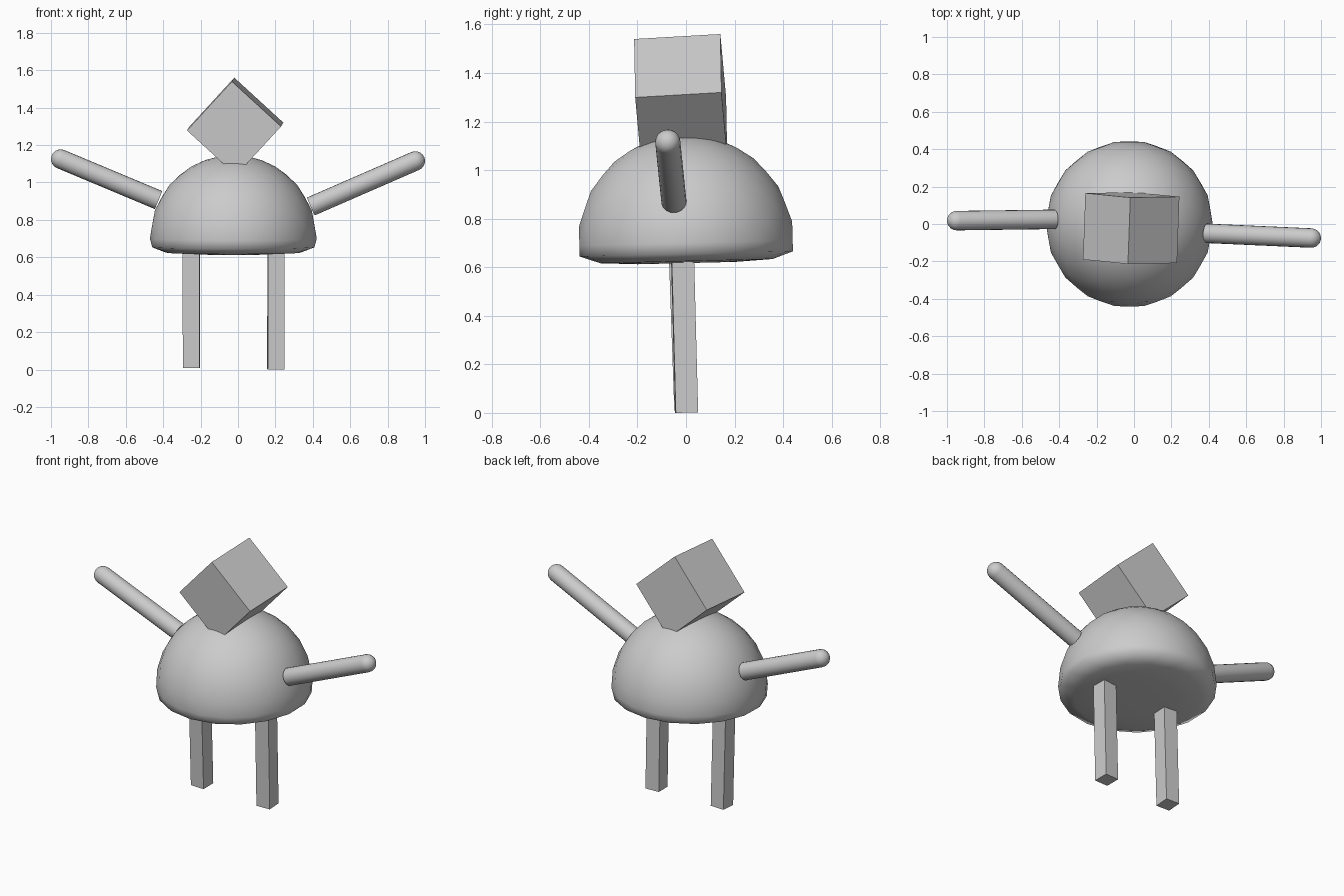
import bpy, bmesh
from math import sin, cos, pi, radians
from mathutils import Vector, Matrix, Euler

if "Cube" in bpy.data.objects:
    bpy.data.objects.remove(bpy.data.objects["Cube"])


def make_object(name, bm, matrix, smooth=None):
    bmesh.ops.recalc_face_normals(bm, faces=bm.faces[:])
    mesh = bpy.data.meshes.new(name)
    bm.to_mesh(mesh)
    bm.free()
    obj = bpy.data.objects.new(name, mesh)
    bpy.context.collection.objects.link(obj)
    obj.matrix_world = matrix
    if smooth is not None:
        bpy.ops.object.select_all(action='DESELECT')
        obj.select_set(True)
        bpy.context.view_layer.objects.active = obj
        bpy.ops.object.shade_smooth_by_angle(angle=radians(smooth))
    return obj


def lathe(profile, sides, twist=False):
    """Revolve (radius, z) points; twist offsets every other ring half a step."""
    bm = bmesh.new()
    rings = []
    for k, (r, z) in enumerate(profile):
        if r == 0:
            rings.append([bm.verts.new((0, 0, z))])
            continue
        off = 0.5 * (k % 2) if twist else 0
        rings.append([bm.verts.new((r * cos(2 * pi * (i + off) / sides),
                                    r * sin(2 * pi * (i + off) / sides), z))
                      for i in range(sides)])
    for k in range(len(rings) - 1):
        a, b = rings[k], rings[k + 1]
        for i in range(sides):
            j = (i + 1) % sides
            if len(a) == 1:
                bm.faces.new((a[0], b[j], b[i]))
            elif len(b) == 1:
                bm.faces.new((a[i], a[j], b[0]))
            elif not twist:
                bm.faces.new((a[i], a[j], b[j], b[i]))
            elif k % 2 == 0:
                bm.faces.new((a[i], a[j], b[i]))
                bm.faces.new((a[j], b[j], b[i]))
            else:
                bm.faces.new((a[i], b[j], b[i]))
                bm.faces.new((a[i], a[j], b[j]))
    return bm


def box(name, size, center, rot):
    bm = bmesh.new()
    bmesh.ops.create_cube(bm, size=1, matrix=Matrix.Diagonal((*size, 1)))
    angles = Euler([radians(a) for a in rot]).to_matrix().to_4x4()
    return make_object(name, bm, Matrix.Translation(center) @ angles)


# Domed body with a nearly flat underside, leaning very slightly
R = 0.446
dome = [(R * cos(radians(a)), R * sin(radians(a))) for a in range(0, 90, 10)]
profile = [(0, -0.083), (0.2, -0.083), (0.36, -0.075), (0.44, -0.045)] + dome + [(0, R)]
make_object("body", lathe(profile, 18, True),
            Matrix.Translation((-0.025, 0, 0.70)) @ Matrix.Rotation(radians(1.4), 4, 'X'), 60)

# Cube head standing on its edge
box("head", (0.356, 0.356, 0.356), (-0.015, -0.022, 1.299), (4.5, 42.5, 1))

# Legs
box("right_leg", (0.09, 0.092, 0.65), (0.203, -0.006, 0.326), (1.5, 0, 2))
box("left_leg", (0.09, 0.092, 0.65), (-0.249, -0.012, 0.334), (2, 0, -2))


# Arms: rods with a flat inner end and a round outer end
def arm(name, inner, outer, r=0.052):
    inner, outer = Vector(inner), Vector(outer)
    d = outer - inner
    cap = [(r * cos(radians(a)), d.length + r * sin(radians(a))) for a in range(0, 90, 18)]
    bm = lathe([(0, 0), (r, 0)] + cap + [(0, d.length + r)], 20)
    rot = d.to_track_quat('Z', 'Y').to_matrix().to_4x4()
    make_object(name, bm, Matrix.Translation(inner) @ rot, 40)


arm("right_arm", (0.39, -0.05, 0.872), (0.948, -0.075, 1.115))
arm("left_arm", (-0.425, 0.025, 0.906), (-0.948, 0.018, 1.125))
